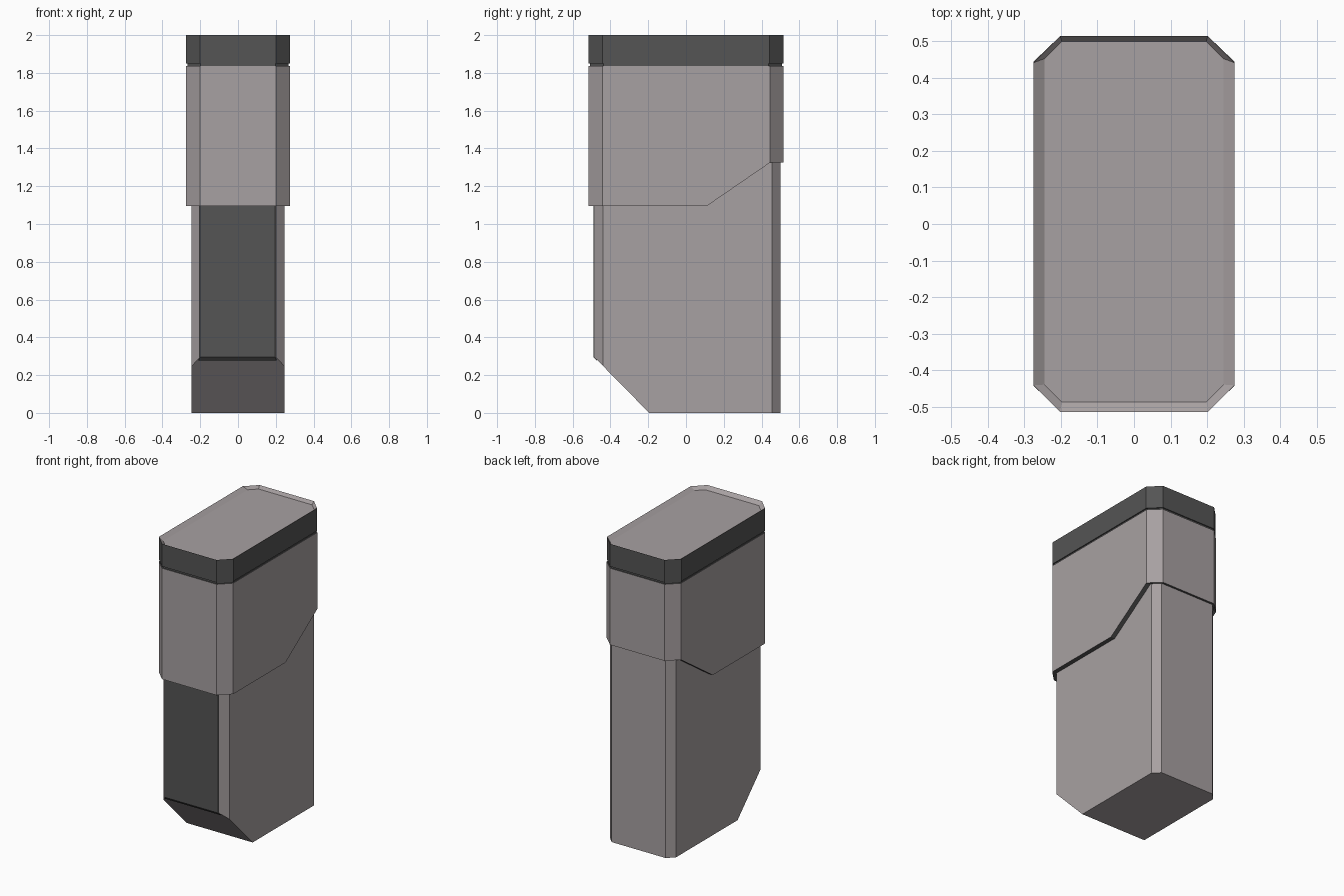
import bpy, bmesh

if "Cube" in bpy.data.objects:
    bpy.data.objects.remove(bpy.data.objects["Cube"])


def material(name, rgb):
    m = bpy.data.materials.new(name)
    m.diffuse_color = (*rgb, 1)
    m.use_nodes = True
    m.node_tree.nodes["Principled BSDF"].inputs["Base Color"].default_value = m.diffuse_color
    return m


SHELL = material("warm_grey", (0.39, 0.355, 0.36))
DARK = material("dark_grey", (0.09, 0.09, 0.09))


def octagon(x, y0, y1, z, c):
    """Chamfered rectangle, counter-clockwise seen from above."""
    return [(-x + c, y0, z), (x - c, y0, z), (x, y0 + c, z), (x, y1 - c, z),
            (x - c, y1, z), (-x + c, y1, z), (-x, y1 - c, z), (-x, y0 + c, z)]


def loft(name, rings, mats, bottom_faces=None, cut=None):
    """Skin stacked rings; mats = bottom, each band..., top."""
    bm = bmesh.new()
    vs = [[bm.verts.new(p) for p in r] for r in rings]
    n = len(rings[0])
    for idx in bottom_faces or [range(n)]:
        bm.faces.new([vs[0][i] for i in reversed(idx)]).material_index = mats[0]
    for k in range(len(rings) - 1):
        for i in range(n):
            j = (i + 1) % n
            f = bm.faces.new((vs[k][i], vs[k][j], vs[k + 1][j], vs[k + 1][i]))
            f.material_index = mats[k + 1]
    bm.faces.new(vs[-1]).material_index = mats[-1]
    if cut:
        co, no = cut
        r = bmesh.ops.bisect_plane(bm, geom=bm.verts[:] + bm.edges[:] + bm.faces[:],
                                   plane_co=co, plane_no=no, clear_outer=True)
        edges = [e for e in r["geom_cut"] if isinstance(e, bmesh.types.BMEdge)]
        for f in bmesh.ops.contextual_create(bm, geom=edges)["faces"]:
            f.material_index = mats[0]
    bmesh.ops.recalc_face_normals(bm, faces=bm.faces[:])
    me = bpy.data.meshes.new(name)
    bm.to_mesh(me)
    bm.free()
    me.materials.append(SHELL)
    me.materials.append(DARK)
    ob = bpy.data.objects.new(name, me)
    bpy.context.collection.objects.link(ob)
    return ob


# Lower body with the sloped front toe
SLOPE = ((0, -0.195, 0), (0, -0.30, -0.295))
loft("lower_body",
     [octagon(0.245, -0.485, 0.5, z, 0.045) for z in (0, 1.5)],
     [0, 0, 0], cut=SLOPE)

# Dark front panel, slightly proud of the body and cut by the same slope
panel = [(-0.2, -0.491), (0.195, -0.491), (0.205, -0.47), (-0.21, -0.47)]
loft("front_panel", [[(x, y, z) for x, y in panel] for z in (0, 1.3)],
     [1, 1, 1], cut=((0, -0.491, 0.297), SLOPE[1]))

# Upper sleeve with the stepped lower edge
half = [(0.202, -0.515), (0.275, -0.443), (0.275, 0.11), (0.275, 0.445), (0.202, 0.515)]
outline = half + [(-x, y) for x, y in reversed(half)]
low = [(x, y, 1.095 if y < 0.12 else 1.325) for x, y in outline]
loft("upper_sleeve", [low, [(x, y, 1.837) for x, y in outline]], [1, 0, 1],
     bottom_faces=[[0, 1, 2, 7, 8, 9], [2, 3, 6, 7], [3, 4, 5, 6]])

# Narrow seam below the cap
loft("seam", [octagon(0.268, -0.508, 0.508, z, 0.07) for z in (1.83, 1.855)], [1, 1, 1])

# Cap with a shallow dished top
loft("cap",
     [octagon(0.275, -0.515, 0.515, 1.849, 0.073),
      octagon(0.275, -0.515, 0.515, 2.0, 0.073),
      octagon(0.245, -0.487, 0.5, 1.98, 0.047)],
     [1, 1, 0, 0])
